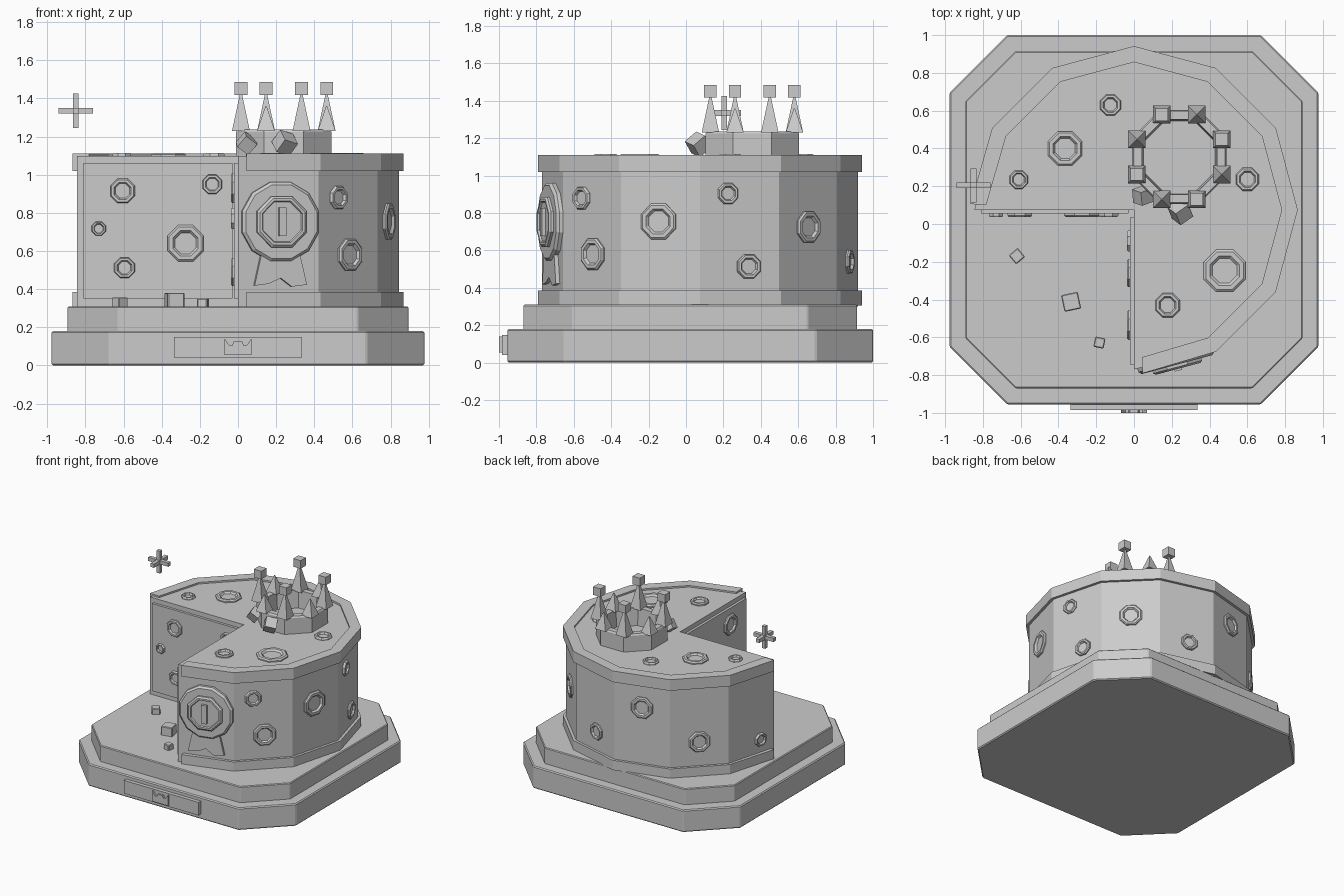
import bpy, bmesh, math
from mathutils import Matrix, Vector, Euler

if "Cube" in bpy.data.objects:
    bpy.data.objects.remove(bpy.data.objects["Cube"])

grey = bpy.data.materials.new("plain_grey")
grey.diffuse_color = (0.6, 0.6, 0.6, 1)
grey.use_nodes = True
grey.node_tree.nodes["Principled BSDF"].inputs["Base Color"].default_value = grey.diffuse_color
CY = 0.075            # wheel centre in y
BODY_TOP = 1.097


def finish(name, bm, matrix=Matrix(), bevel=0):
    bmesh.ops.recalc_face_normals(bm, faces=bm.faces)
    me = bpy.data.meshes.new(name)
    bm.to_mesh(me)
    bm.free()
    me.materials.append(grey)
    ob = bpy.data.objects.new(name, me)
    ob.matrix_world = matrix
    bpy.context.collection.objects.link(ob)
    if bevel:
        mod = ob.modifiers.new("edge", "BEVEL")
        mod.width, mod.segments = bevel, 1
    return ob


def prism(name, pts, z0, z1, matrix=Matrix(), bevel=0):
    bm = bmesh.new()
    face = bm.faces.new([bm.verts.new((x, y, z0)) for x, y in pts])
    ext = bmesh.ops.extrude_face_region(bm, geom=[face])
    verts = [g for g in ext["geom"] if isinstance(g, bmesh.types.BMVert)]
    bmesh.ops.translate(bm, verts=verts, vec=(0, 0, z1 - z0))
    return finish(name, bm, matrix, bevel)


def lathe(name, profile, n, matrix, phase=0.5, cap=True):
    bm = bmesh.new()
    loops = []
    for r, h in profile:
        loops.append([bm.verts.new((r * math.cos((i + phase) * math.tau / n),
                                    r * math.sin((i + phase) * math.tau / n), h)) for i in range(n)])
    for a, b in zip(loops, loops[1:]):
        for i in range(n):
            bm.faces.new((a[i], a[(i + 1) % n], b[(i + 1) % n], b[i]))
    if cap:
        bm.faces.new(loops[0])
        bm.faces.new(loops[-1])
    return finish(name, bm, matrix)


def box(name, loc, size, rot=(0, 0, 0), matrix=Matrix(), bevel=0):
    bm = bmesh.new()
    bmesh.ops.create_cube(bm, size=1, matrix=Matrix.Diagonal((*size, 1)))
    m = matrix @ Matrix.Translation(loc) @ Euler([math.radians(a) for a in rot]).to_matrix().to_4x4()
    return finish(name, bm, m, bevel)


def facing(angle, loc):
    """Frame on an upright wall: local x sideways, y up, z out of the wall."""
    a = math.radians(angle)
    m = Matrix(((-math.sin(a), 0, math.cos(a)), (math.cos(a), 0, math.sin(a)), (0, 1, 0))).to_4x4()
    return Matrix.Translation(loc) @ m


def chamfered(h, c):
    k = h - c
    y0 = 0.0225
    return [(x, y + y0) for x, y in ((h, -k), (h, k), (k, h), (-k, h), (-h, k), (-h, -k), (-k, -h), (k, -h))]


def arc(r, angles):
    return [(r * math.cos(math.radians(a)), CY + r * math.sin(math.radians(a))) for a in angles]


def hole(r, matrix):
    h = 0.018
    lathe("cheese_hole", [(r, -0.01), (r, h * 0.5), (r * 0.9, h), (r * 0.7, h), (r * 0.58, 0.004)], 8, matrix)


# Stepped plinth
prism("plinth_lower", chamfered(0.9775, 0.305), 0, 0.18, bevel=0.008)
prism("plinth_upper", chamfered(0.8925, 0.265), 0.17, 0.31, bevel=0.006)

# Front plaque with crown ornament
box("plaque", (0, -0.965, 0.095), (0.67, 0.04, 0.106))
crown = [(-0.07, -0.04), (0.07, -0.04), (0.07, 0.045), (0.045, 0.01), (0.03, 0.01), (0.022, 0.03),
         (-0.022, 0.03), (-0.03, 0.01), (-0.045, 0.01), (-0.07, 0.045)]
prism("plaque_ornament", crown, 0, 0.02, facing(-90, (0, -0.98, 0.095)))

# Cheese wheel with a quarter cut out
prism("cheese_body", [(0, CY)] + arc(0.845, range(-90, 181, 30)), 0.3, BODY_TOP)
ends = [-87] + list(range(-60, 151, 30)) + [178]
for name, z0, z1 in (("rind_bottom", 0.305, 0.385), ("rind_top", 1.02, 1.11)):
    prism(name, arc(0.867, ends) + arc(0.782, ends)[::-1], z0, z1)

# Inner cut faces
box("cut_panel_left", (-0.42, CY - 0.005, 0.705), (0.78, 0.03, 0.71))
box("cut_panel_right", (-0.005, -0.355, 0.705), (0.03, 0.78, 0.71))

# Holes on the cut faces
for x, z, r in ((-0.605, 0.915, 0.07), (-0.135, 0.95, 0.056), (-0.73, 0.717, 0.04),
                (-0.275, 0.64, 0.103), (-0.595, 0.512, 0.059)):
    hole(r, facing(-90, (x, 0.055, z)))
for y, z, r in ((-0.535, 0.93, 0.085), (-0.26, 0.49, 0.08), (-0.09, 0.77, 0.06)):
    hole(r, facing(180, (-0.02, y, z)))

# Holes on the outer wall: wall angle, sideways shift, height, radius
apothem = 0.845 * math.cos(math.radians(15))
for a, s, z, r in ((-45, -0.075, 0.88, 0.065), (-45, 0.01, 0.58, 0.09), (-15, -0.01, 0.755, 0.103),
                   (15, -0.065, 0.905, 0.06), (15, 0.05, 0.515, 0.07), (45, 0, 0.725, 0.09),
                   (75, 0.02, 0.54, 0.068), (105, 0, 0.84, 0.09), (135, 0, 0.58, 0.085),
                   (165, 0.085, 0.49, 0.055)):
    t = math.radians(a)
    p = Vector((math.cos(t), math.sin(t), 0)) * apothem + Vector((-math.sin(t), math.cos(t), 0)) * s
    hole(r, facing(a, p + Vector((0, CY, z))))

# Holes on the top
for x, y, r in ((-0.365, 0.4, 0.098), (-0.125, 0.63, 0.06), (-0.61, 0.235, 0.053),
                (0.6, 0.237, 0.066), (0.48, -0.247, 0.12), (0.178, -0.43, 0.07)):
    hole(r, Matrix.Translation((x, y, BODY_TOP)))

# Award rosette on the front wall
t = math.radians(-75)
medal = facing(-75, (apothem * math.cos(t) + 0.008, CY + apothem * math.sin(t), 0.753))
lathe("rosette", [(0.215, -0.01), (0.215, 0.018), (0.2, 0.032)], 12, medal)
lathe("rosette_centre", [(0.145, 0.02), (0.145, 0.045), (0.132, 0.055), (0.118, 0.055), (0.112, 0.045)], 8, medal)
box("rosette_bar", (0, 0, 0.05), (0.04, 0.15, 0.03), matrix=medal)
tails = [(-0.1, -0.15), (-0.142, -0.335), (-0.065, -0.325), (0, -0.295), (0.06, -0.34), (0.142, -0.33), (0.1, -0.15)]
prism("rosette_ribbon", tails, -0.01, 0.02, medal)

# Crown: hollow band, eight points, four of them taller with cubes
cx, cy = 0.24, 0.355
lathe("crown_band", [(0.27, 1.09), (0.27, 1.225), (0.262, 1.237), (0.215, 1.237), (0.205, 1.09), (0.27, 1.09)],
      8, Matrix.Translation((cx, cy, 0)), cap=False)
for i in range(8):
    a = math.radians(22.5 + 45 * i)
    x, y = cx + 0.243 * math.cos(a), cy + 0.243 * math.sin(a)
    tall = i % 2 == 0
    lathe("crown_point", [(0.066, 1.23), (0.004, 1.435 if tall else 1.36)], 4, Matrix.Translation((x, y, 0)))
    if tall:
        box("crown_cube", (x, y, 1.452), (0.066, 0.066, 0.066))

# Loose chunks leaning on the crown
box("crown_chunk", (0.045, 0.15, 1.165), (0.075, 0.075, 0.075), (25, 35, 20))
box("crown_chunk", (0.245, 0.065, 1.167), (0.085, 0.085, 0.085), (40, 15, 35))

# Crumbs on the plinth
for x, y, s, rot in ((-0.62, -0.17, 0.062, 40), (-0.333, -0.412, 0.09, 12), (-0.183, -0.628, 0.055, -12)):
    box("crumb", (x, y, 0.305 + s * 0.42), (s, s, s * 0.85), (0, 0, rot), bevel=0.005)

# Floating sparkle
for i in range(3):
    size = [0.03] * 3
    size[i] = 0.18
    box("sparkle_bar", (-0.85, 0.205, 1.335), size)
